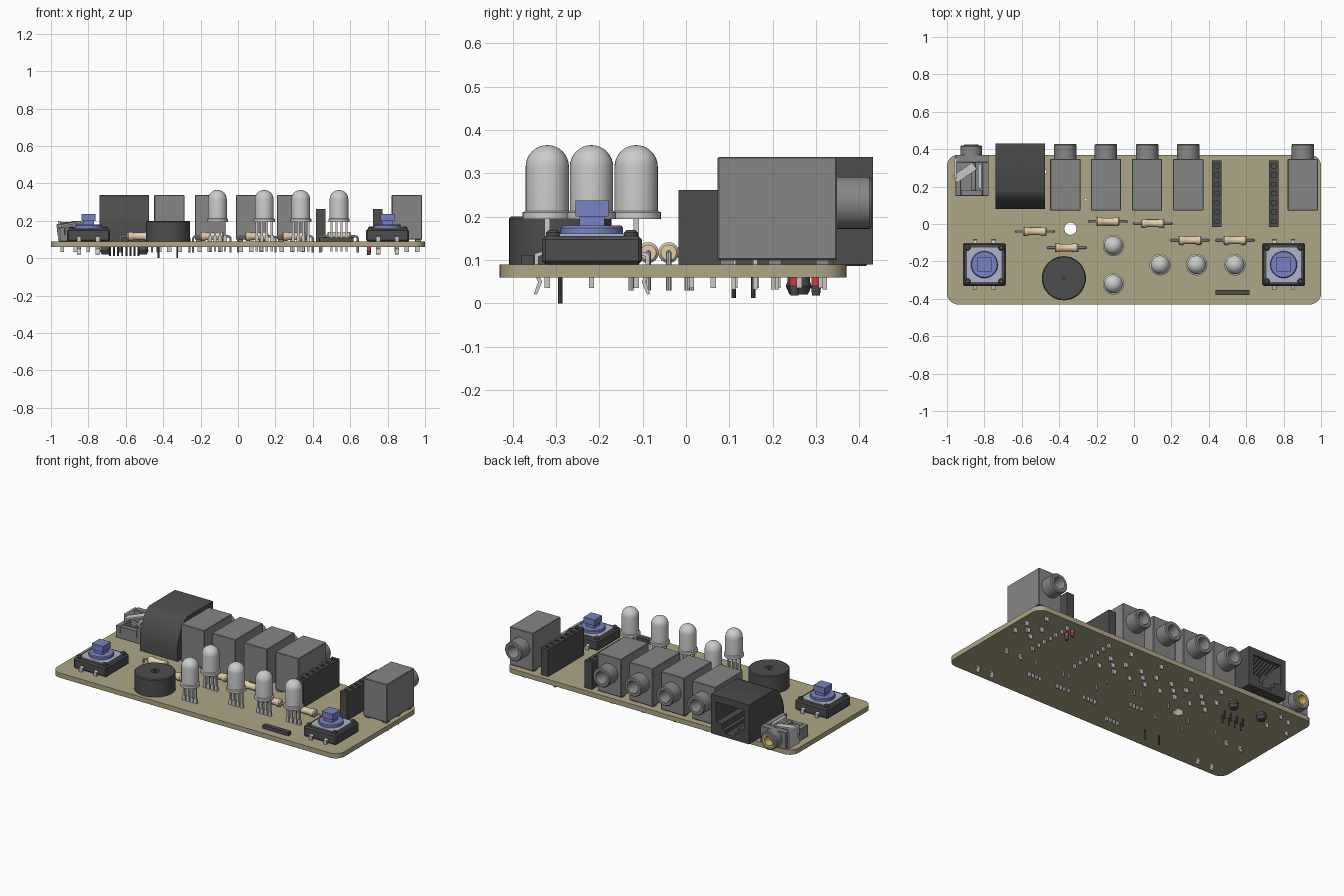
import bpy, bmesh
from math import sin, cos, pi, radians
from mathutils import Matrix, Vector

if "Cube" in bpy.data.objects:
    bpy.data.objects.remove(bpy.data.objects["Cube"])


def material(name, r, g, b):
    m = bpy.data.materials.new(name)
    m.diffuse_color = (r, g, b, 1)
    m.use_nodes = True
    m.node_tree.nodes["Principled BSDF"].inputs["Base Color"].default_value = m.diffuse_color
    return m


TAN = material("board_tan", 0.42, 0.38, 0.24)
DARK = material("dark_plastic", 0.075, 0.075, 0.075)
MID = material("mid_grey", 0.24, 0.24, 0.24)
BLUE = material("button_blue", 0.19, 0.23, 0.55)
PLATE = material("plate_blue_grey", 0.42, 0.46, 0.58)
BEIGE = material("resistor_beige", 0.78, 0.62, 0.42)
GOLD = material("gold", 0.65, 0.5, 0.12)
RED = material("red", 0.7, 0.04, 0.04)


def finish(name, bm, mat=None, matrix=None):
    bmesh.ops.remove_doubles(bm, verts=bm.verts, dist=1e-5)
    bmesh.ops.recalc_face_normals(bm, faces=bm.faces)
    if matrix:
        bm.transform(matrix)
    me = bpy.data.meshes.new(name)
    bm.to_mesh(me)
    bm.free()
    ob = bpy.data.objects.new(name, me)
    bpy.context.collection.objects.link(ob)
    if mat:
        me.materials.append(mat)
    return ob


def boxes(name, specs, mat=None, bevel=0, matrix=None):
    """One object from boxes given as (x0, x1, y0, y1, z0, z1)."""
    bm = bmesh.new()
    for x0, x1, y0, y1, z0, z1 in specs:
        m = (Matrix.Translation(((x0 + x1) / 2, (y0 + y1) / 2, (z0 + z1) / 2))
             @ Matrix.Diagonal((x1 - x0, y1 - y0, z1 - z0, 1)))
        bmesh.ops.create_cube(bm, size=1, matrix=m)
    if bevel:
        bmesh.ops.bevel(bm, geom=bm.edges[:], offset=bevel, segments=1, affect='EDGES')
    return finish(name, bm, mat, matrix)


def prism(name, pts, a, b, mat=None, axis='Z'):
    """Extrude a profile along z (points x, y) or x (points y, z)."""
    bm = bmesh.new()
    vs = [bm.verts.new((p[0], p[1], a) if axis == 'Z' else (a, p[0], p[1])) for p in pts]
    ext = bmesh.ops.extrude_face_region(bm, geom=[bm.faces.new(vs)])
    d = (0, 0, b - a) if axis == 'Z' else (b - a, 0, 0)
    bmesh.ops.translate(bm, vec=d, verts=[v for v in ext['geom'] if isinstance(v, bmesh.types.BMVert)])
    return finish(name, bm, mat)


def lathe(name, prof, loc, mat=None, axis='Z', n=32):
    """Spin (radius, height) points round an axis through loc."""
    bm = bmesh.new()
    vs = [bm.verts.new((r, 0, h)) for r, h in prof]
    es = [bm.edges.new(p) for p in zip(vs, vs[1:])]
    bmesh.ops.spin(bm, geom=vs + es, cent=(0, 0, 0), axis=(0, 0, 1), angle=2 * pi, steps=n)
    rot = {'Z': Matrix(), 'Y': Matrix.Rotation(-pi / 2, 4, 'X'), 'X': Matrix.Rotation(pi / 2, 4, 'Y')}[axis]
    return finish(name, bm, mat, Matrix.Translation(loc) @ rot)


def wire(name, paths, r, mat=None):
    cu = bpy.data.curves.new(name, 'CURVE')
    cu.dimensions, cu.bevel_depth, cu.bevel_resolution, cu.use_fill_caps = '3D', r, 2, True
    for pts in paths:
        s = cu.splines.new('POLY')
        s.points.add(len(pts) - 1)
        for p, c in zip(s.points, pts):
            p.co = (*c, 1)
    tmp = bpy.data.objects.new(name + "_path", cu)
    bpy.context.collection.objects.link(tmp)
    bpy.context.view_layer.update()
    me = bpy.data.meshes.new_from_object(tmp.evaluated_get(bpy.context.evaluated_depsgraph_get()))
    bpy.data.objects.remove(tmp)
    ob = bpy.data.objects.new(name, me)
    bpy.context.collection.objects.link(ob)
    me.materials.clear()
    if mat:
        me.materials.append(mat)
    return ob


def cut(ob, cutter):
    mod = ob.modifiers.new("cut", 'BOOLEAN')
    mod.operation, mod.object, mod.solver = 'DIFFERENCE', cutter, 'EXACT'
    bpy.context.view_layer.objects.active = ob
    bpy.ops.object.modifier_apply(modifier=mod.name)
    bpy.data.objects.remove(cutter)


# Circuit board with rounded corners and a mounting hole
R = 0.06
outline = []
for cx, cy, a0 in ((1 - R, 0.37 - R, 0), (R - 1, 0.37 - R, 90), (R - 1, R - 0.43, 180), (1 - R, R - 0.43, 270)):
    outline += [(cx + R * cos(radians(a0 + t)), cy + R * sin(radians(a0 + t))) for t in range(0, 91, 10)]
board = prism("circuit_board", outline, 0.06, 0.09, TAN)
for hx, hy, hr in ((-0.34, -0.025, 0.033), (-0.26, 0.13, 0.006), (-0.475, 0.28, 0.008)):
    cut(board, lathe("hole_cutter", [(0, 0), (hr, 0), (hr, 0.2), (0, 0.2)], (hx, hy, 0), n=24))

# Push buttons
for x in (-0.8, 0.8):
    y = -0.217
    boxes("button_base", [(x - .115, x + .115, y - .115, y + .115, .09, .155)], DARK, 0.008)
    boxes("button_plate", [(x - .092, x + .092, y - .092, y + .092, .15, .161)], PLATE)
    for sx in (-1, 1):
        for sy in (-1, 1):
            lathe("button_rivet", [(0, .15), (.016, .15), (.016, .163), (.01, .169), (0, .169)],
                  (x + sx * .09, y + sy * .09, 0), DARK, n=16)
    lathe("button_cap", [(0, .155), (.072, .155), (.072, .174), (.068, .179), (0, .179)], (x, y, 0), BLUE)
    boxes("button_stem", [(x - .029, x + .029, y - .029, y + .029, .175, .205),
                          (x - .038, x + .038, y - .038, y + .038, .2, .237)], BLUE)
    for sy in (-1, 1):
        for sx in (-1, 1):
            px = x + sx * .05
            leg = [(.112, .12), (.132, .115), (.134, .07), (.124, .05), (.134, .022), (.127, .02),
                   (.115, .05), (.125, .07), (.123, .108), (.112, .112)]
            prism("button_leg", [(y + sy * a, b) for a, b in leg], px - .011, px + .011, None, 'X')

# Buzzer
lathe("buzzer", [(0, .09), (.118, .09), (.118, .195), (.113, .2), (.024, .2), (.024, .196), (.008, .196),
                 (.008, .15), (0, .15)], (-.375, -.29, 0), DARK, n=48)
wire("buzzer_pins", [[(-.375 + s * .05, -.29, .1), (-.375 + s * .05, -.29, 0)] for s in (-1, 1)], .005, DARK)

# Domed lights with four legs each
dome = [(.05 * cos(pi / 16 * i), .315 + .05 * sin(pi / 16 * i)) for i in range(8)] + [(0, .365)]
for x, y in ((-.11, -.115), (-.11, -.32), (.14, -.218), (.335, -.218), (.54, -.218)):
    lathe("light_dome", [(0, .195), (.057, .195), (.057, .21), (.05, .213)] + dome, (x, y, 0))
    legs = []
    for o in (-.04, -.0133, .0133, .04):
        legs += [(x + o - .006, x + o + .006, y - .006, y + .006, .035, .2),
                 (x + o - .01, x + o + .01, y - .006, y + .006, .09, .12)]
    boxes("light_legs", legs)

# Resistors with bent leads
body = [(0, -.063), (.018, -.063), (.024, -.056), (.024, -.036), (.02, -.03)]
body += [(r, -h) for r, h in reversed(body)]
for x, y in ((-.53, -.04), (-.36, -.127), (-.14, .013), (.1, .003), (.3, -.087), (.54, -.087)):
    lathe("resistor_body", body, (x, y, .117), BEIGE, 'X', 24)
    wire("resistor_lead", [[(x - .1, y, .03), (x - .1, y, .105), (x - .096, y, .114), (x - .087, y, .117),
                            (x + .087, y, .117), (x + .096, y, .114), (x + .1, y, .105), (x + .1, y, .03)]], .006)

# Barrel jacks along the back edge
for x in (-.367, -.15, .07, .29, .903):
    boxes("jack_body", [(x - .081, x + .081, .073, .348, .1, .338)], MID, .003)
    boxes("jack_feet", [(x + s * .06 - .015, x + s * .06 + .015, a, a + .03, .085, .102)
                        for s in (-1, 1) for a in (.08, .19, .3)], MID)
    lathe("jack_barrel", [(0, -.01), (.06, -.01), (.06, .078), (.055, .084), (.038, .084), (.034, .078),
                          (.034, .002), (0, .002)], (x, .345, .232), MID, 'Y')
    boxes("jack_pins", [(x + dx - .012, x + dx + .012, py - .005, py + .005, .032, .1)
                        for dx, py in ((-.055, .11), (.055, .11), (-.055, .21), (.055, .21), (0, .16), (0, .32))])

# Modular network socket, with stepped opening and contacts
X = -.608
socket = prism("network_socket", [(.08, .09), (.431, .09), (.431, .337), (.175, .337), (.15, .325),
                                  (.12, .29), (.095, .24), (.08, .185)], X - .132, X + .132, DARK, 'X')
for hw, z0, z1 in ((.098, .17, .295), (.055, .135, .18), (.032, .112, .14)):
    cut(socket, boxes("opening_cutter", [(X - hw, X + hw, .2, .5, z0, z1)]))
slots = [X - .077 + .022 * i for i in range(8)]
wire("socket_contacts", [[(px, .41, .293), (px, .26, .235), (px, .2, .24)] for px in slots], .004)
wire("socket_pins", [[(px, .11 + .045 * (i % 2), .1), (px, .11 + .045 * (i % 2), .012)]
                     for i, px in enumerate(slots)], .005, DARK)
for s in (-1, 1):
    lathe("socket_post", [(0, .02), (.021, .02), (.03, .04), (.026, .05), (.026, .1), (0, .1)],
          (X + s * .1, .26, 0), DARK, n=20)

# Open-frame audio socket with gold sleeve
boxes("audio_frame", [(-.955, -.777, .15, .37, .09, .125), (-.955, -.777, .33, .37, .12, .195),
                      (-.81, -.777, .15, .33, .12, .195), (-.955, -.925, .15, .26, .12, .165),
                      (-.925, -.81, .15, .18, .12, .165), (-.87, -.845, .18, .33, .12, .175)], MID, .002)
lathe("audio_barrel", [(0, -.02), (.057, -.02), (.057, .045), (.052, .05), (.038, .05), (.038, .0), (0, 0)],
      (-.87, .37, .143), MID, 'Y')
lathe("audio_sleeve", [(.038, .005), (.038, .054), (.028, .054), (.026, .005)], (-.87, .37, .143), GOLD, 'Y')
tilt = Matrix.Translation((-.905, .275, .185)) @ Matrix.Rotation(radians(35), 4, 'Z') @ Matrix.Rotation(radians(-8), 4, 'Y')
boxes("audio_spring", [(-.065, .065, -.022, .022, -.005, .005), (-.065, -.055, -.022, .022, -.09, .005)],
      None, 0, tilt)
boxes("audio_contacts", [(-.835, -.815, .19, .32, .12, .2), (-.963, -.95, .24, .35, .06, .2)])
boxes("audio_pins", [(px - .01, px + .01, py - .004, py + .004, .032, .1)
                     for px, py in ((-.94, .2), (-.8, .2), (-.87, .3), (-.8, .32))])

# Socket strips with seven square holes
for x in (.443, .747):
    ys = [-.012 + .025 + .0497 * i for i in range(7)]
    strip = boxes("socket_strip", [(x - .025, x + .025, -.017, .34, .09, .262)], DARK)
    cut(strip, boxes("pit_cutter", [(x - .011, x + .011, y - .011, y + .011, .15, .3) for y in ys]))
    boxes("strip_pins", [(x - .008, x + .008, y - .006, y + .006, .035, .1) for y in ys])

# Low slot bar, and two small red and black leads underneath
boxes("slot_bar", [(.437, .617, -.38, -.352, .085, .112)], DARK)
for y in (.25, .3):
    lathe("red_lead", [(0, .04), (.011, .04), (.011, .065), (0, .065)], (.7, y, 0), RED, n=16)
    lathe("black_lead", [(0, .018), (.009, .018), (.012, .042), (0, .042)], (.7, y, 0), DARK, n=16)

# Sharp edges kept, curves smoothed
bpy.ops.object.select_all(action='SELECT')
bpy.context.view_layer.objects.active = board
bpy.ops.object.shade_smooth_by_angle(angle=radians(35))
